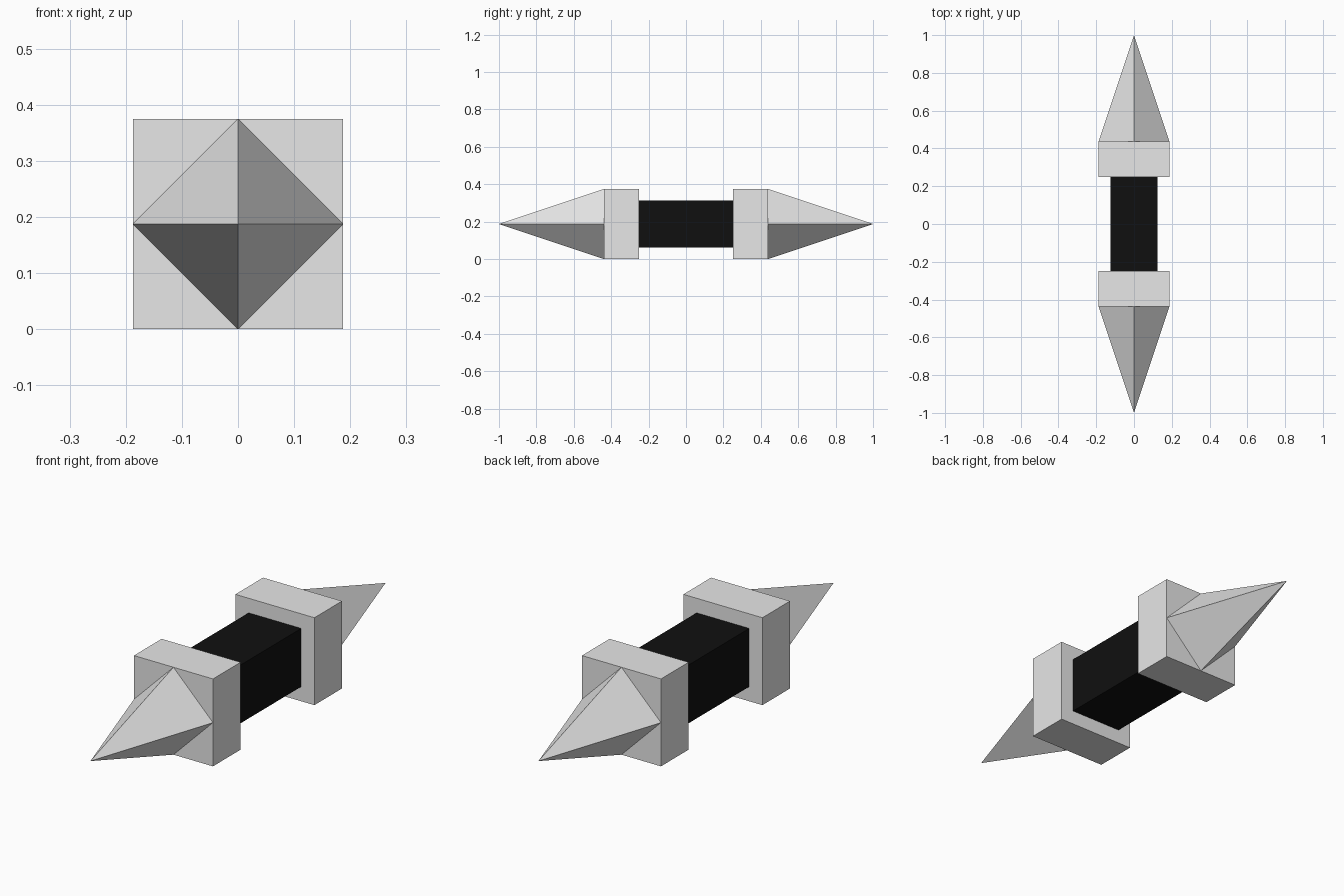
import bpy, bmesh, math
from mathutils import Matrix

if "Cube" in bpy.data.objects:
    bpy.data.objects.remove(bpy.data.objects["Cube"])

MID = 0.1875  # height of the long axis


def material(name, rgb):
    m = bpy.data.materials.new(name)
    m.diffuse_color = (*rgb, 1)
    m.use_nodes = True
    m.node_tree.nodes["Principled BSDF"].inputs["Base Color"].default_value = m.diffuse_color
    return m


def finish(name, bm, mat):
    bmesh.ops.recalc_face_normals(bm, faces=bm.faces)
    me = bpy.data.meshes.new(name)
    bm.to_mesh(me)
    bm.free()
    me.materials.append(mat)
    bpy.context.collection.objects.link(bpy.data.objects.new(name, me))


def box(name, y, size, mat):
    bm = bmesh.new()
    bmesh.ops.create_cube(bm, size=1, matrix=Matrix.Translation((0, y, MID)) @ Matrix.Diagonal((*size, 1)))
    finish(name, bm, mat)


def spike(name, side, mat):
    # four-sided cone with its corners at top, bottom, left and right
    bm = bmesh.new()
    place = Matrix.Translation((0, side * 0.71875, MID)) @ Matrix.Rotation(-side * math.pi / 2, 4, 'X')
    bmesh.ops.create_cone(bm, cap_ends=True, segments=4, radius1=0.1875, radius2=0, depth=0.5625, matrix=place)
    bmesh.ops.remove_doubles(bm, verts=bm.verts, dist=1e-5)
    finish(name, bm, mat)


steel = material("light_grey_metal", (0.8, 0.8, 0.8))
black = material("black_grip", (0.005, 0.005, 0.005))

# Central handle
box("grip", 0, (0.25, 0.5, 0.25), black)

# Guard block and spike at each end
for side, end in ((-1, "front"), (1, "back")):
    box(end + "_guard", side * 0.34375, (0.375, 0.1875, 0.375), steel)
    spike(end + "_spike", side, steel)
